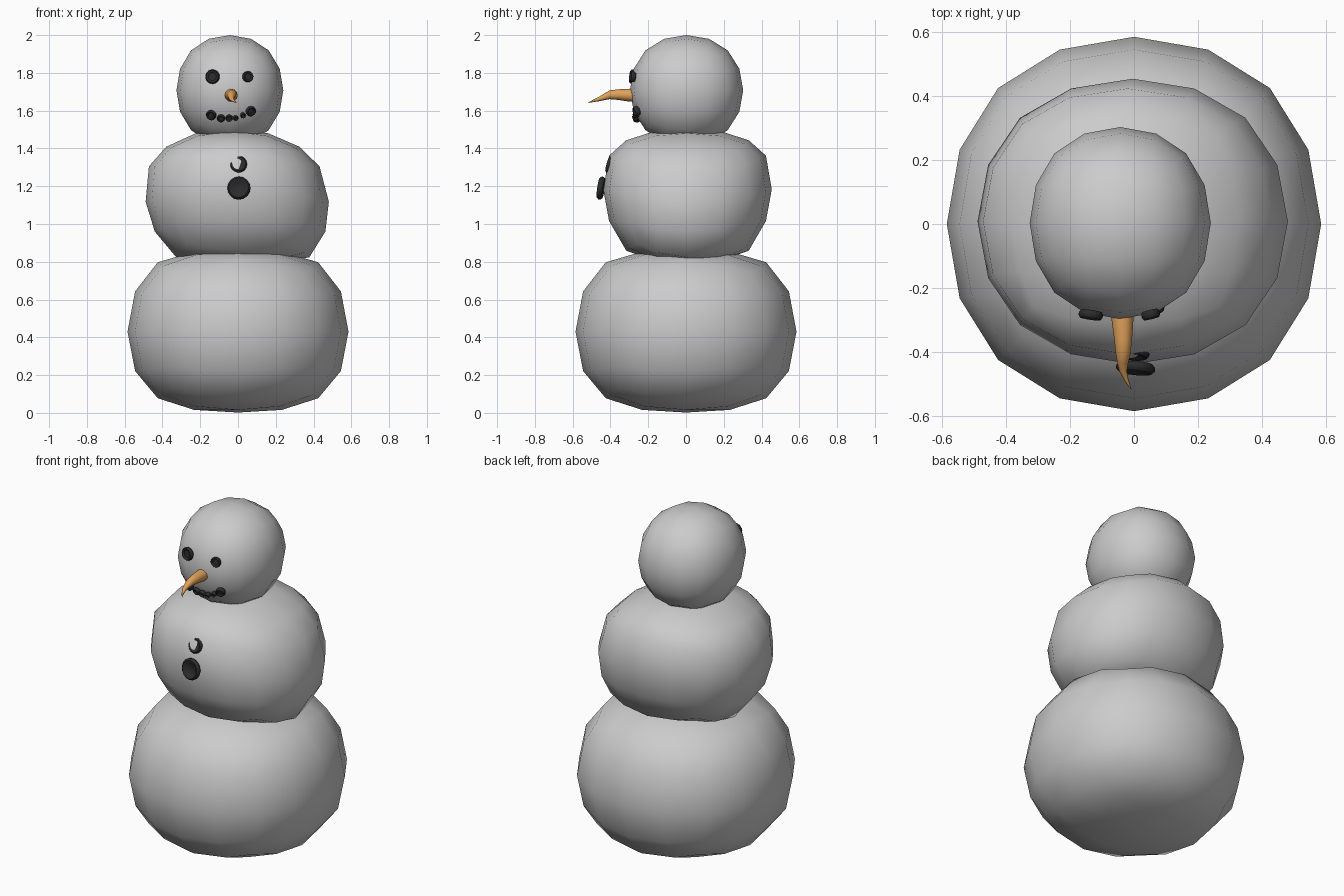
import bpy, bmesh, math
from mathutils import Vector, Matrix

if "Cube" in bpy.data.objects:
    bpy.data.objects.remove(bpy.data.objects["Cube"])


def material(name, color):
    m = bpy.data.materials.new(name)
    m.diffuse_color = color
    m.use_nodes = True
    m.node_tree.nodes["Principled BSDF"].inputs["Base Color"].default_value = m.diffuse_color
    return m


COAL = material("coal", (0.025, 0.025, 0.025, 1))
ORANGE = material("orange", (0.75, 0.36, 0.1, 1))
LEVELS = (0, 0.4, 0.732, 0.934, 1)      # ring heights of the rounded cube


def remap(t, heights):
    """Piecewise linear map of |t| from ring levels to real heights."""
    t = min(abs(t), 1)
    for i in range(4):
        if t <= LEVELS[i + 1]:
            f = (t - LEVELS[i]) / (LEVELS[i + 1] - LEVELS[i])
            return heights[i] + f * (heights[i + 1] - heights[i])
    return heights[-1]


def snowball(name, center, rx, ry, up, down, lean=0, sag=0):
    """Subdivided cube, squashed to the given ring heights above and below."""
    bpy.ops.mesh.primitive_cube_add(size=2)
    ob = bpy.context.object
    ob.name = name
    mod = ob.modifiers.new("round", 'SUBSURF')
    mod.levels = 2
    bpy.ops.object.modifier_apply(modifier=mod.name)
    verts = ob.data.vertices
    top = max(v.co.z for v in verts)
    c = Vector(center)
    for v in verts:
        x, y, z = v.co / top
        h = remap(z, up) if z >= 0 else -remap(z, down)
        v.co = c + Vector((x * rx - lean * h, y * ry, h - sag * x * x))
    bpy.ops.object.shade_smooth()


def finish(name, bm, mat):
    bmesh.ops.recalc_face_normals(bm, faces=bm.faces)
    me = bpy.data.meshes.new(name)
    bm.to_mesh(me)
    bm.free()
    ob = bpy.data.objects.new(name, me)
    bpy.context.collection.objects.link(ob)
    me.materials.append(mat)
    bpy.context.view_layer.objects.active = ob
    bpy.ops.object.select_all(action='DESELECT')
    ob.select_set(True)
    bpy.ops.object.shade_smooth_by_angle(angle=math.radians(50))


def skin(bm, rings):
    """Bridge consecutive rings of points and cap both ends."""
    loops = [[bm.verts.new(p) for p in ring] for ring in rings]
    n = len(loops[0])
    for a, b in zip(loops, loops[1:]):
        for i in range(n):
            j = (i + 1) % n
            bm.faces.new((a[i], a[j], b[j], b[i]))
    bm.faces.new(loops[0])
    bm.faces.new(loops[-1])


def button(name, pos, r, t, normal, n=16):
    """Round button with a raised rim and a recessed middle."""
    rot = Vector(normal).to_track_quat('Z', 'Y').to_matrix().to_4x4()
    mat = Matrix.Translation(pos) @ rot
    profile = [(0.55, 0.15), (0.68, 0.45), (0.85, 0.5), (1, 0.2),
               (1, -0.2), (0.85, -0.5)]
    bm = bmesh.new()
    skin(bm, [[mat @ Vector((r * k * math.cos(2 * math.pi * i / n),
                             r * k * math.sin(2 * math.pi * i / n), h * t))
               for i in range(n)] for k, h in profile])
    finish(name, bm, COAL)


# three snowballs
snowball("bottom_ball", (0, 0, 0.43), 0.585, 0.585,
         (0, 0.215, 0.37, 0.425, 0.43), (0, 0.21, 0.355, 0.415, 0.428))
snowball("middle_ball", (-0.004, 0.008, 1.183), 0.485, 0.446,
         (0, 0.18, 0.262, 0.308, 0.32), (0, 0.168, 0.328, 0.375, 0.39),
         lean=0.09, sag=0.065)
snowball("head", (-0.043, 0.003, 1.708), 0.283, 0.3,
         (0, 0.115, 0.213, 0.273, 0.292), (0, 0.115, 0.213, 0.273, 0.292))

# eyes
button("left_eye", (-0.135, -0.284, 1.78), 0.038, 0.025, (-0.15, -1, 0.1))
button("right_eye", (0.052, -0.283, 1.78), 0.029, 0.025, (0.25, -1, 0.1))

# mouth stones
for i, (x, y, z, r) in enumerate([
        (-0.142, -0.258, 1.576, 0.027), (-0.09, -0.258, 1.559, 0.021),
        (-0.047, -0.268, 1.56, 0.019), (-0.012, -0.268, 1.56, 0.014),
        (0.027, -0.265, 1.575, 0.014), (0.068, -0.262, 1.597, 0.027)]):
    button(f"mouth_stone_{i}", (x, y, z), r, 0.028, ((x + 0.04) * 3, -1, -0.35), 12)

# chest buttons
button("upper_button", (0.002, -0.406, 1.316), 0.046, 0.022, (-0.1, -1, 0.28))
button("lower_button", (0.005, -0.45, 1.19), 0.061, 0.03, (-0.1, -1, 0.15))

# bent carrot nose
bm = bmesh.new()
path = [(-0.037, -0.24, 1.682, 0.035), (-0.036, -0.3, 1.682, 0.034),
        (-0.034, -0.36, 1.685, 0.028), (-0.034, -0.405, 1.684, 0.023),
        (-0.035, -0.435, 1.672, 0.017), (-0.034, -0.46, 1.662, 0.012),
        (-0.024, -0.488, 1.653, 0.007), (-0.01, -0.515, 1.643, 0.002)]
skin(bm, [[(x + r * math.cos(a * math.pi / 6), y, z + r * math.sin(a * math.pi / 6))
           for a in range(12)] for x, y, z, r in path])
finish("carrot_nose", bm, ORANGE)
